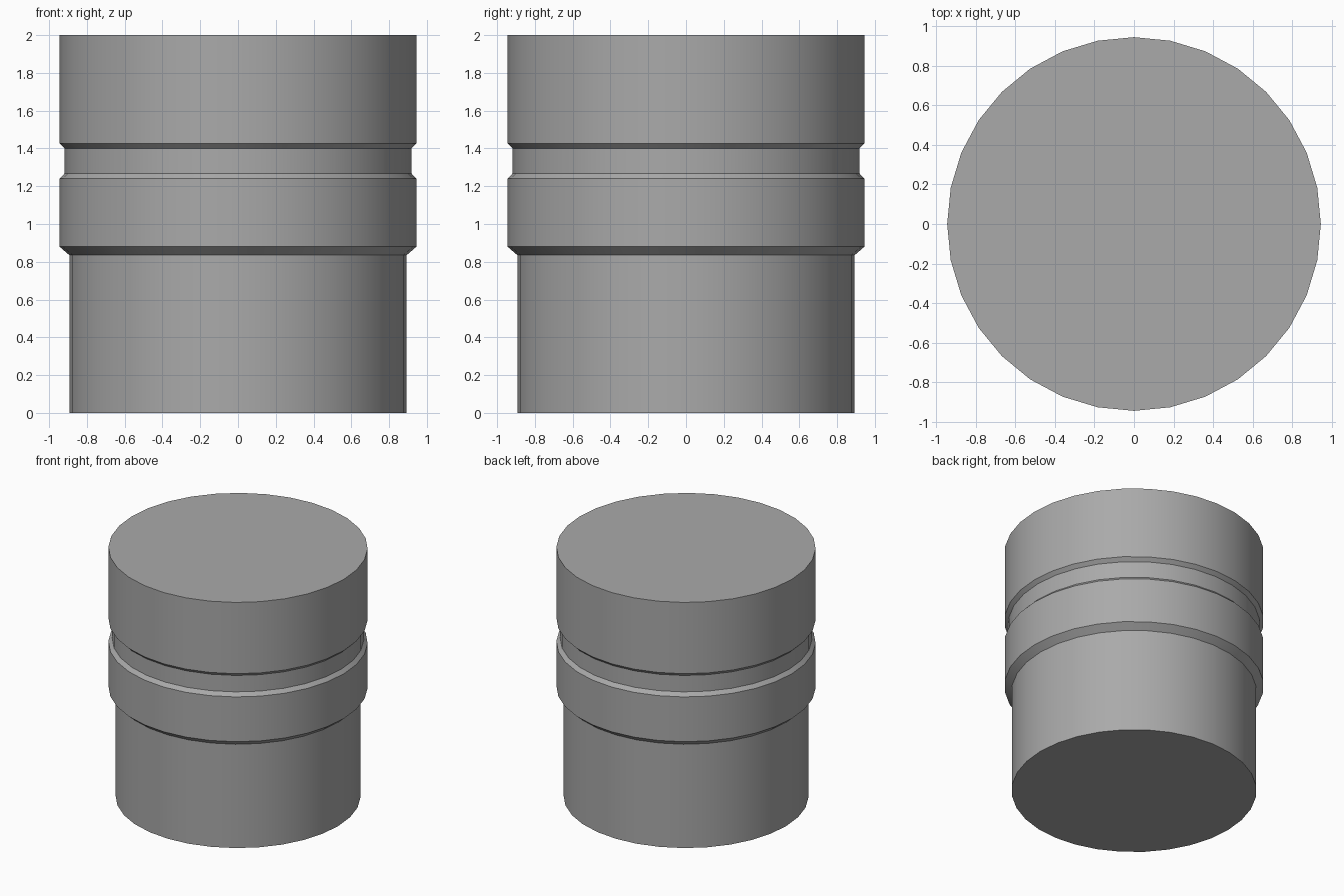
import bpy
import bmesh
from math import cos, sin, pi, radians

cube = bpy.data.objects.get("Cube")
if cube:
    bpy.data.objects.remove(cube, do_unlink=True)

SIDES = 32

# Plain grey finish
grey = bpy.data.materials.new("grey")
grey.use_nodes = True
colour = (0.4, 0.4, 0.4, 1)
grey.diffuse_color = colour
grey.node_tree.nodes["Principled BSDF"].inputs["Base Color"].default_value = colour

# Outline as (radius, height): narrow plug, flared collar, groove, wide cap
profile = [(0.893, 0), (0.893, 0.835), (0.945, 0.88), (0.945, 1.24),
           (0.918, 1.268), (0.918, 1.4), (0.945, 1.427), (0.945, 2)]

# Stack the rings, bridge neighbours and close both ends
bm = bmesh.new()
rings = [[bm.verts.new((r * cos(2 * pi * i / SIDES), r * sin(2 * pi * i / SIDES), z))
          for i in range(SIDES)] for r, z in profile]
for low, high in zip(rings, rings[1:]):
    for i in range(SIDES):
        j = (i + 1) % SIDES
        bm.faces.new((low[i], low[j], high[j], high[i]))
bm.faces.new(rings[0][::-1])
bm.faces.new(rings[-1])

mesh = bpy.data.meshes.new("stopper_body")
bm.to_mesh(mesh)
bm.free()
mesh.materials.append(grey)
body = bpy.data.objects.new("stopper_body", mesh)
bpy.context.collection.objects.link(body)

# Smooth round walls with crisp rims
bpy.context.view_layer.objects.active = body
body.select_set(True)
bpy.ops.object.shade_smooth_by_angle(angle=radians(30))
